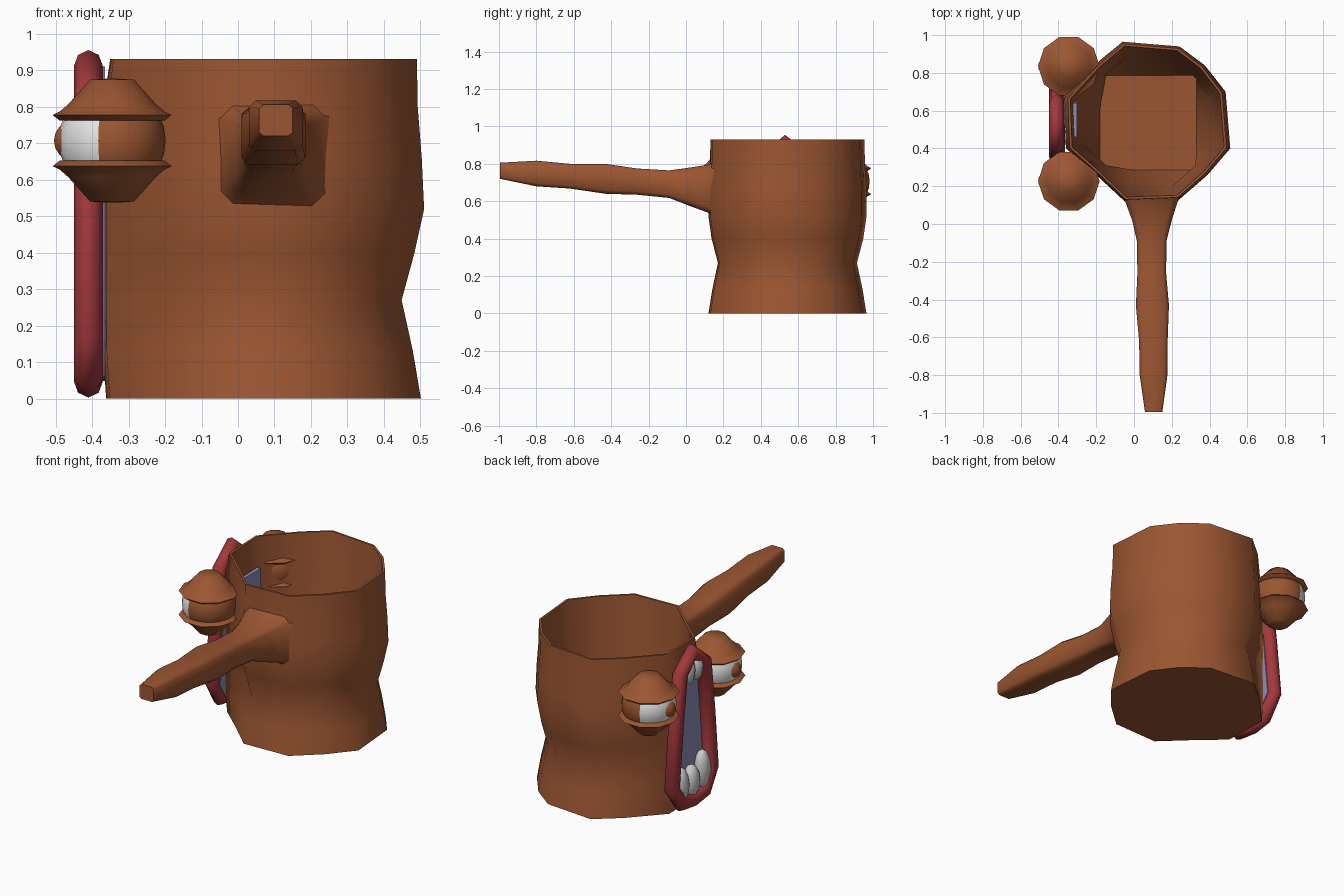
import bpy, bmesh, math
from mathutils import Vector

if "Cube" in bpy.data.objects:
    bpy.data.objects.remove(bpy.data.objects["Cube"])


def material(name, rgb):
    m = bpy.data.materials.new(name)
    m.diffuse_color = (*rgb, 1)
    m.use_nodes = True
    m.node_tree.nodes["Principled BSDF"].inputs["Base Color"].default_value = m.diffuse_color
    return m


BROWN = material("brown", (0.33, 0.093, 0.032))
RED = material("lip_red", (0.37, 0.04, 0.045))
BLUE = material("mouth_blue", (0.27, 0.27, 0.48))
WHITE = material("white", (0.8, 0.8, 0.8))
GREY = material("tooth_grey", (0.6, 0.6, 0.6))


def finish(bm, name, mats, angle=50):
    bmesh.ops.recalc_face_normals(bm, faces=bm.faces)
    me = bpy.data.meshes.new(name)
    bm.to_mesh(me)
    bm.free()
    ob = bpy.data.objects.new(name, me)
    bpy.context.collection.objects.link(ob)
    for m in mats:
        me.materials.append(m)
    bpy.ops.object.select_all(action='DESELECT')
    ob.select_set(True)
    bpy.context.view_layer.objects.active = ob
    bpy.ops.object.shade_smooth_by_angle(angle=math.radians(angle))
    return ob


def loft(name, rings, mat, closed=False, angle=50):
    """Bridge rings of equal point count; cap the ends unless closed."""
    bm = bmesh.new()
    vs = [[bm.verts.new(p) for p in r] for r in rings]
    n = len(vs[0])
    for k in range(len(vs) if closed else len(vs) - 1):
        a, b = vs[k], vs[(k + 1) % len(vs)]
        for i in range(n):
            j = (i + 1) % n
            bm.faces.new((a[i], a[j], b[j], b[i]))
    if not closed:
        bm.faces.new(vs[0])
        bm.faces.new(vs[-1])
    return finish(bm, name, [mat], angle)


# Body: outer wall, thin rim, then cavity down to a square floor
CX, CY = 0.07, 0.54
OUTLINE = [(-.06, .965), (-.2, .85), (-.37, .67), (-.36, .40), (-.2, .26), (-.05, .12),
           (.24, .13), (.39, .26), (.51, .40), (.485, .70), (.375, .84), (.24, .94)]


def ring(scale, z, keep_left=False):
    """Scaled outline; the mouth side can keep its full size."""
    pts = []
    for x, y in OUTLINE:
        if keep_left and x < -.3:
            pts.append((x, y, z))
        else:
            pts.append((CX + (x - CX) * scale, CY + (y - CY) * min(1, scale + .02), z))
    return pts


floor = []
for x, y in OUTLINE:
    dx, dy = x - CX, y - CY
    m = max(abs(dx), abs(dy))
    if min(abs(dx), abs(dy)) / m > .72:
        dx, dy = math.copysign(m, dx), math.copysign(m, dy)
    floor.append((.075 + dx / m * .255, .535 + dy / m * .25, .07))

loft("pot_body", [ring(.98, 0), ring(.93, .13, True), ring(.86, .27, True),
                  ring(.94, .40, True), ring(1, .52, True), ring(.985, .66, True),
                  ring(.96, .8, True), ring(.955, .93), ring(.925, .93),
                  ring(.87, .6), ring(.80, .3), floor], BROWN, angle=60)

# Handle: chamfered square sections (y, x range, z range)
SECTIONS = [(.15, -.06, .25, .51, .81), (.115, -.045, .23, .54, .795), (.02, -.01, .20, .575, .78),
            (-.09, .015, .172, .618, .765), (-.26, .018, .17, .635, .775),
            (-.43, .01, .185, .64, .80), (-.62, .027, .178, .668, .80),
            (-.80, .03, .177, .68, .817), (-.995, .058, .15, .72, .806)]
rings = []
for y, x0, x1, z0, z1 in SECTIONS:
    cx, cz, hx, hz = (x0 + x1) / 2, (z0 + z1) / 2, (x1 - x0) / 2, (z1 - z0) / 2
    octo = [(1, .75), (.75, 1), (-.75, 1), (-1, .75), (-1, -.75), (-.75, -1), (.75, -1), (1, -.75)]
    rings.append([(cx + a * hx, y, cz + b * hz) for a, b in octo])
loft("handle", rings, BROWN, angle=60)

# Lips: tube around the mouth outline in the side plane
MOUTH = [(.53, .91), (.64, .815), (.68, .5), (.715, .17), (.63, .06),
         (.53, .048), (.42, .06), (.355, .17), (.385, .5), (.42, .815)]
tube = []
for k, p in enumerate(MOUTH):
    t = (Vector(MOUTH[(k + 1) % 10]) - Vector(MOUTH[k - 1])).normalized()
    n = Vector((t.y, -t.x))
    tube.append([(-.41 + .04 * math.cos(a), p[0] + n.x * .045 * math.sin(a), p[1] + n.y * .045 * math.sin(a))
                 for a in [2 * math.pi * i / 8 for i in range(8)]])
loft("lips", tube, RED, closed=True, angle=80)

# Mouth backing, and the part of it that shows through the inside wall
loft("mouth_backing", [[(x, y, z) for y, z in MOUTH] for x in (-.385, -.365)], BLUE)
loft("mouth_inside", [[(x, y, z) for y, z in ((.46, .5), (.65, .5), (.64, .76), (.46, .76))]
                      for x in (-.36, -.302)], BLUE)


# Teeth: rounded pegs in the upper and lower mouth
def tooth(name, y, z, ry, rz):
    bm = bmesh.new()
    bmesh.ops.create_uvsphere(bm, u_segments=8, v_segments=6, radius=1)
    for v in bm.verts:
        v.co = (-.405 + v.co.x * .045, y + v.co.y * ry, z + v.co.z * rz)
    finish(bm, name, [GREY], 80)


for i, y in enumerate((.49, .565)):
    tooth(f"upper_tooth_{i}", y, .81, .042, .08)
for i, (y, z, rz) in enumerate(((.43, .18, .12), (.53, .15, .10), (.63, .16, .11))):
    tooth(f"lower_tooth_{i}", y, z, .055, rz)


# Eyes: ball with white front, bulging pupil, flared upper and lower lids
def eye(side, y):
    c = Vector((-.345, y, .707))
    bm = bmesh.new()
    bmesh.ops.create_uvsphere(bm, u_segments=24, v_segments=12, radius=.147)
    for f in bm.faces:
        f.material_index = 1 if f.calc_center_median().x < -.05 else 0
    bmesh.ops.translate(bm, verts=bm.verts, vec=c)
    finish(bm, side + "_eyeball", [BROWN, WHITE], 80)

    bm = bmesh.new()
    bmesh.ops.create_uvsphere(bm, u_segments=10, v_segments=8, radius=.055)
    bmesh.ops.translate(bm, verts=bm.verts, vec=c + Vector((-.107, 0, 0)))
    finish(bm, side + "_pupil", [BROWN], 80)

    for lid, s in (("upper", 1), ("lower", -1)):
        profile = [(.01, .17), (.06, .167), (.12, .10), (.143, .08), (.163, .07), (.144, .055)]
        rings = [[(c.x + r * math.cos(a), c.y + r * math.sin(a), c.z + s * h)
                  for a in [2 * math.pi * i / 10 for i in range(10)]] for r, h in profile]
        loft(f"{side}_{lid}_lid", rings, BROWN, angle=75)


eye("near", .227)
eye("far", .835)
